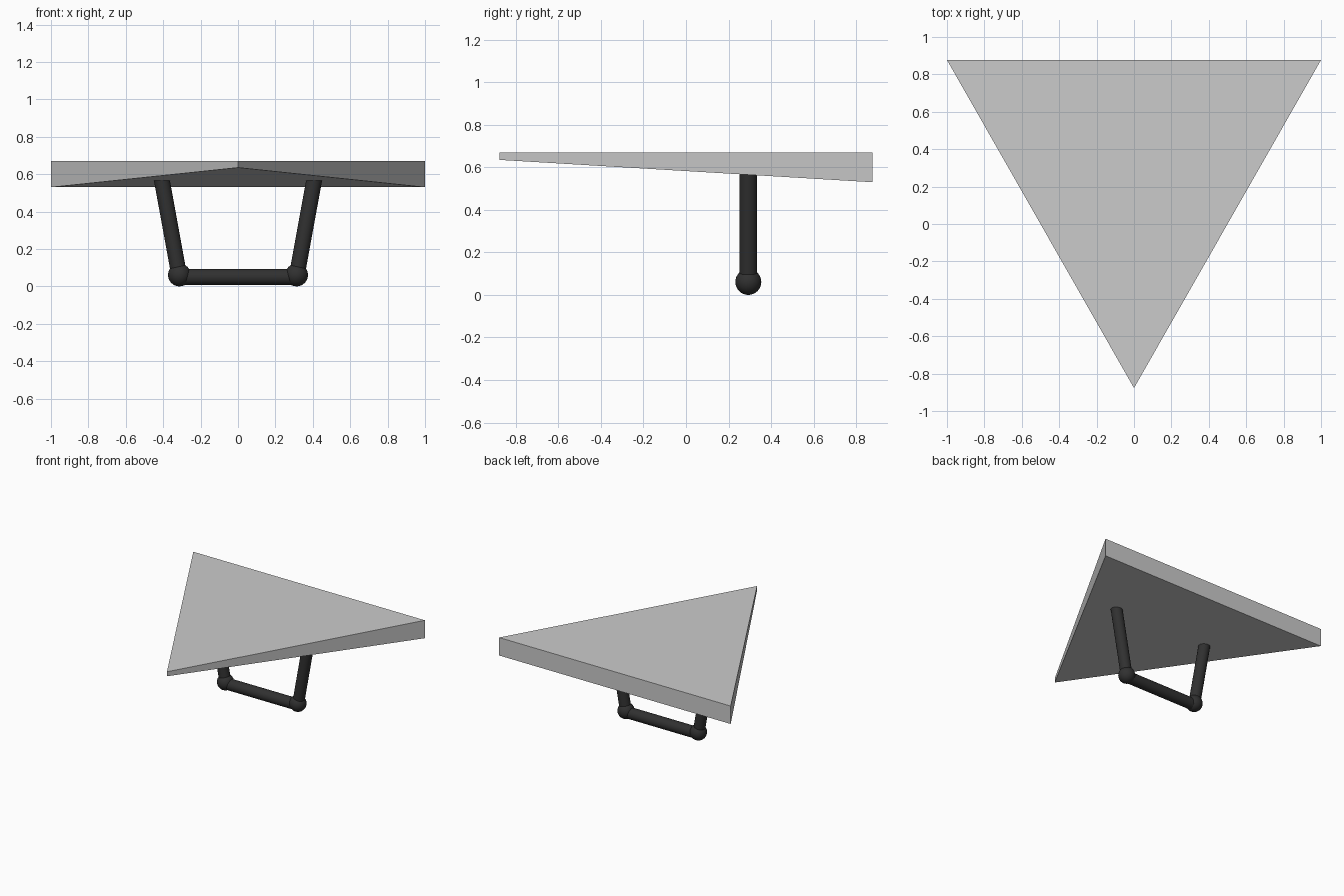
import bpy, bmesh, math
from mathutils import Vector

if "Cube" in bpy.data.objects:
    bpy.data.objects.remove(bpy.data.objects["Cube"])

dark = bpy.data.materials.new("dark_metal")
dark.diffuse_color = (0.03, 0.03, 0.03, 1)
dark.use_nodes = True
dark.node_tree.nodes["Principled BSDF"].inputs["Base Color"].default_value = dark.diffuse_color
Y = 0.293  # plane of the handle-shaped stand


def finish(name):
    ob = bpy.context.object
    ob.name = name
    ob.data.materials.append(dark)
    bpy.ops.object.shade_smooth_by_angle()


def rod(name, a, b, r):
    a, b = Vector(a), Vector(b)
    d = b - a
    bpy.ops.mesh.primitive_cylinder_add(
        vertices=32, radius=r, depth=d.length, location=(a + b) / 2,
        rotation=d.to_track_quat('Z', 'Y').to_euler())
    finish(name)


# Triangular wedge top: flat above, underside sloping down to the back edge
corners = [(0, -0.877, 0.635), (1, 0.877, 0.53), (-1, 0.877, 0.53)]
bm = bmesh.new()
low = [bm.verts.new(c) for c in corners]
high = [bm.verts.new((x, y, 0.67)) for x, y, z in corners]
bm.faces.new(high)
bm.faces.new(low[::-1])
for i in range(3):
    j = (i + 1) % 3
    bm.faces.new((low[i], low[j], high[j], high[i]))
mesh = bpy.data.meshes.new("wedge_top")
bm.to_mesh(mesh)
bm.free()
bpy.context.collection.objects.link(bpy.data.objects.new("wedge_top", mesh))

# Splayed legs with ball joints
for side, s in (("left", -1), ("right", 1)):
    rod(side + "_leg", (s * 0.315, Y, 0.064), (s * 0.409, Y, 0.58), 0.042)
    bpy.ops.mesh.primitive_uv_sphere_add(
        segments=32, ring_count=16, radius=0.061, location=(s * 0.313, Y, 0.063))
    finish(side + "_joint")

# Bottom crossbar
rod("crossbar", (-0.313, Y, 0.052), (0.313, Y, 0.052), 0.043)
for ob in bpy.data.objects:
    if ob.name != "wedge_top":
        ob.location.z -= 0.002
